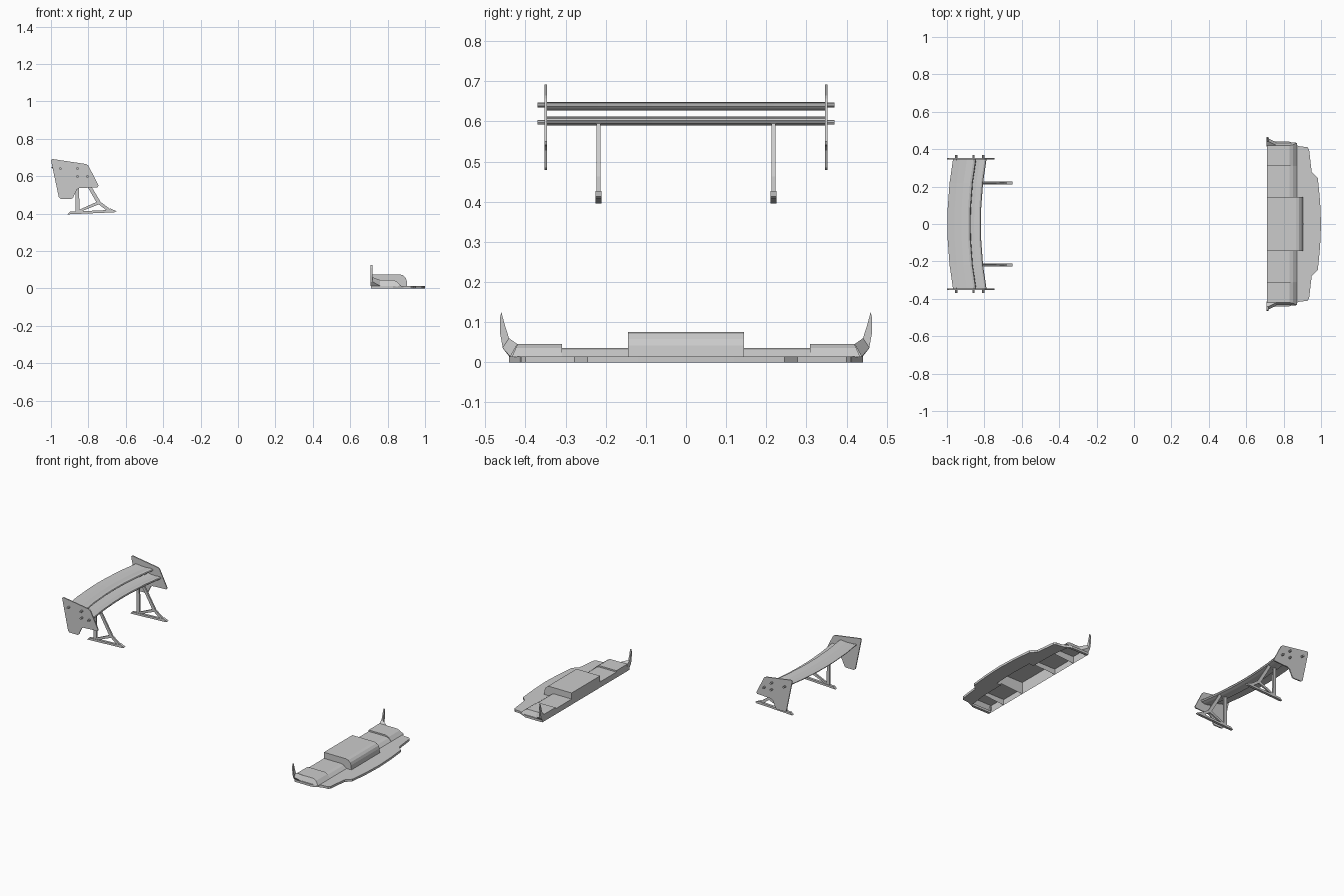
import bpy, bmesh, math
from mathutils import Vector

if "Cube" in bpy.data.objects:
    bpy.data.objects.remove(bpy.data.objects["Cube"])


def finish(name, bm, mirror=True):
    bmesh.ops.recalc_face_normals(bm, faces=bm.faces)
    me = bpy.data.meshes.new(name)
    bm.to_mesh(me)
    bm.free()
    ob = bpy.data.objects.new(name, me)
    bpy.context.collection.objects.link(ob)
    if mirror:
        m = ob.modifiers.new("mirror_sides", 'MIRROR')
        m.use_axis = (False, True, False)
        m.use_clip = True
    return ob


def prism(name, pts, push):
    """Flat outline of 3D points, extruded along push."""
    bm = bmesh.new()
    face = bm.faces.new([bm.verts.new(p) for p in pts])
    ext = bmesh.ops.extrude_face_region(bm, geom=[face], use_keep_orig=True)
    moved = [g for g in ext['geom'] if isinstance(g, bmesh.types.BMVert)]
    bmesh.ops.translate(bm, verts=moved, vec=Vector(push))
    return finish(name, bm)


def side_prism(name, xz, y0, y1):
    return prism(name, [(x, y0, z) for x, z in xz], (0, y1 - y0, 0))


def pod(name, xz, y0, y1, lean=0.0, inner_wall=True):
    """Raised splitter section, open underneath; the outer end can lean in."""
    bm = bmesh.new()
    a = [bm.verts.new((x, y0, z)) for x, z in xz]
    b = [bm.verts.new((x, y1 - lean * z, z)) for x, z in xz]
    for i in range(len(xz) - 1):
        bm.faces.new((a[i], a[i + 1], b[i + 1], b[i]))
    if inner_wall:
        bm.faces.new(a)
    bm.faces.new(b)
    return finish(name, bm)


def foil(name, x0, x1, z_low, z_high):
    """Wing element swept backwards towards the middle."""
    section = [(0, 1), (.3, .85), (.6, .8), (.88, .95), (.97, .8), (1, .55),
               (.95, .25), (.75, 0), (.45, .05), (.2, .4), (0, .8)]
    bm = bmesh.new()
    rings = []
    for y, sweep in ((0, -.031), (.085, -.029), (.22, -.019), (.35, 0)):
        rings.append([bm.verts.new((x0 + t * (x1 - x0) + sweep, y,
                                    z_low + h * (z_high - z_low)))
                      for t, h in section])
    n = len(section)
    for r, s in zip(rings, rings[1:]):
        for i in range(n):
            j = (i + 1) % n
            bm.faces.new((r[i], r[j], s[j], s[i]))
    bm.faces.new(rings[-1])
    return finish(name, bm)


# Rear wing elements
foil("upper_wing", -.967, -.843, .627, .648)
foil("lower_wing", -.878, -.788, .59, .612)

# End plates with clipped corners
side_prism("wing_end_plate",
           [(-1, .685), (-.993, .692), (-.812, .665), (-.80, .657),
            (-.746, .55), (-.75, .541), (-.85, .536), (-.862, .528),
            (-.882, .485), (-.89, .479), (-.948, .479), (-.958, .487)],
           .346, .353)

# Bolts through the end plates
for i, (x, z) in enumerate(((-.95, .641), (-.858, .641), (-.858, .598), (-.805, .598))):
    ring = [(x + .0065 * math.cos(k * math.tau / 10), z + .0065 * math.sin(k * math.tau / 10))
            for k in range(10)]
    side_prism(f"end_plate_bolt_{i + 1}", ring, .34, .37)

# Wing supports: foot, upright, front leg and brace
side_prism("support_foot",
           [(-.912, .396), (-.66, .407), (-.65, .413), (-.682, .427),
            (-.70, .419), (-.898, .410)], .210, .226)
side_prism("support_upright",
           [(-.87, .408), (-.848, .408), (-.85, .597), (-.869, .597)], .213, .223)
side_prism("support_front_leg",
           [(-.835, .597), (-.815, .597), (-.735, .463), (-.675, .418),
            (-.70, .416), (-.755, .457)], .213, .223)
side_prism("support_brace",
           [(-.855, .418), (-.842, .410), (-.738, .452), (-.748, .466)], .213, .223)

# Splitter lip, open behind where the raised sections sit
lip = [(1, 0), (.995, .12), (.983, .245), (.95, .278), (.936, .40), (.926, .411),
       (.885, .415), (.83, .441), (.71, .441), (.71, .425), (.85, .425),
       (.865, .31), (.868, .143), (.90, .143), (.905, 0)]
lip_ob = prism("splitter_lip", [(x, y, 0) for x, y in lip], (0, 0, .014))
# drop the wall on the mirror plane
bm = bmesh.new()
bm.from_mesh(lip_ob.data)
mid = [f for f in bm.faces if all(abs(v.co.y) < 1e-5 for v in f.verts)]
bmesh.ops.delete(bm, geom=mid, context='FACES')
bm.to_mesh(lip_ob.data)
bm.free()

# Raised sections of the splitter
pod("centre_section",
    [(.71, 0), (.71, .075), (.866, .075), (.883, .07), (.896, .058), (.902, .042),
     (.905, .012)], 0, .144, inner_wall=False)
pod("middle_section",
    [(.71, 0), (.71, .036), (.832, .036), (.85, .03), (.872, .013)], .144, .309)
pod("outer_section",
    [(.71, 0), (.71, .045), (.832, .045), (.85, .036), (.872, .013)],
    .309, .44, lean=.45)

# Upturned rear corner fins
fin = [(.415, .014), (.44, .014), (.456, .034), (.463, .07), (.464, .11),
       (.460, .125), (.452, .095), (.441, .06), (.42, .045)]
prism("corner_fin", [(.709, y, z) for y, z in fin], (.009, 0, 0))
# Blend from the outer section into the fin
bm = bmesh.new()
p = [bm.verts.new(c) for c in ((.718, .44, .014), (.718, .457, .036), (.718, .441, .06),
                               (.718, .42, .045), (.76, .42, .045), (.76, .438, .014))]
for idx in ((0, 1, 5), (1, 4, 5), (1, 2, 4), (2, 3, 4)):
    bm.faces.new([p[i] for i in idx])
finish("fin_blend", bm)
